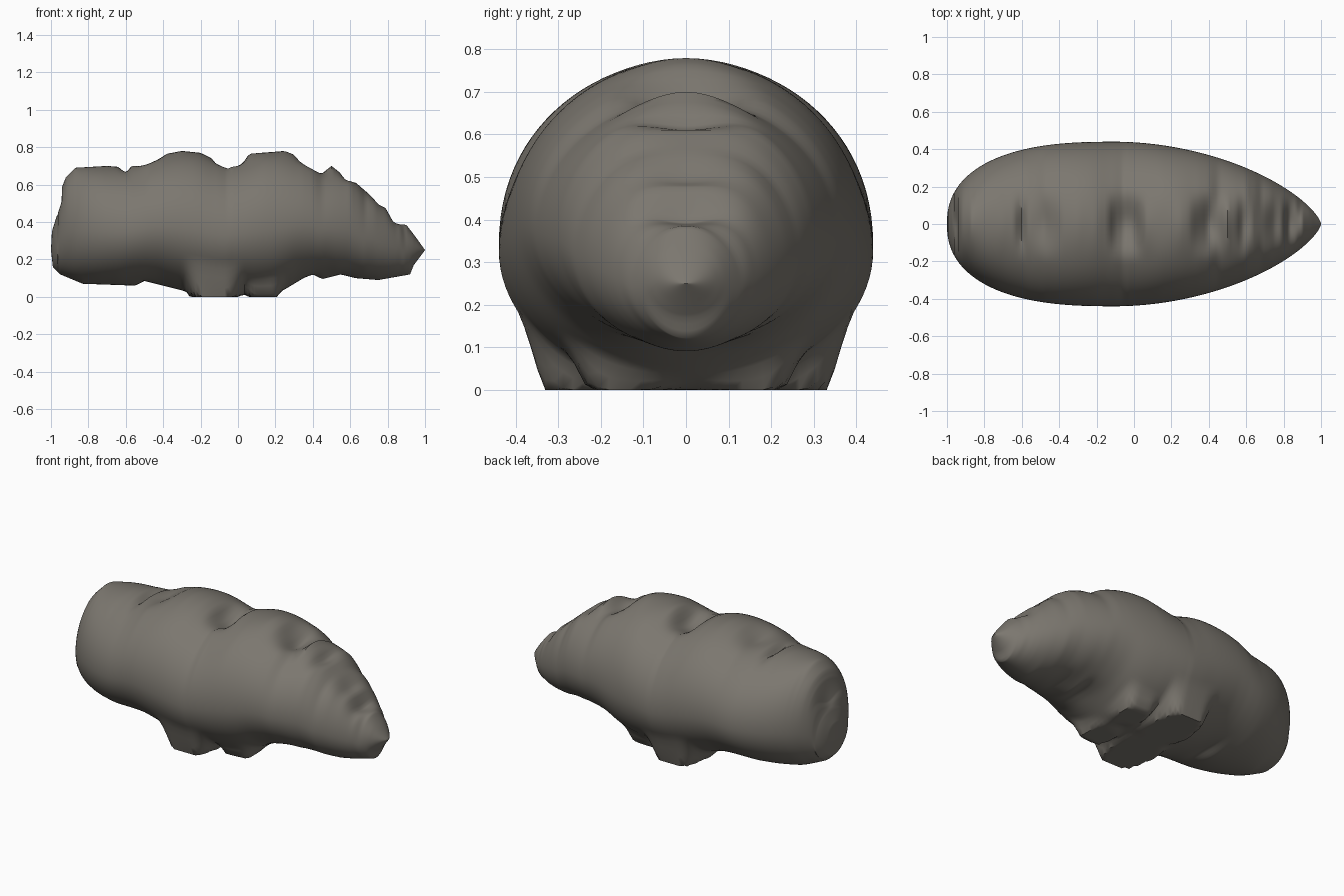
import bpy
import bmesh
import math

default = bpy.data.objects.get("Cube")
if default:
    bpy.data.objects.remove(default)

STATIONS = 180
AROUND = 96

# Silhouette along the length: (x, z) for the ridge and the belly
RIDGE = [(-1, .25), (-.995, .35), (-.97, .43), (-.945, .47), (-.94, .59), (-.92, .64),
         (-.87, .69), (-.7, .7), (-.64, .695), (-.6, .66), (-.57, .7), (-.48, .7),
         (-.38, .765), (-.3, .78), (-.2, .77), (-.14, .74), (-.1, .68), (-.05, .65),
         (0, .67), (.03, .72), (.06, .765), (.25, .78), (.3, .76), (.34, .71),
         (.4, .64), (.45, .66), (.5, .7), (.55, .66), (.58, .61), (.63, .61),
         (.7, .55), (.75, .49), (.79, .475), (.83, .39), (.9, .385), (.95, .32), (1, .25)]
BELLY = [(-1, .25), (-.99, .16), (-.95, .12), (-.83, .07), (-.55, .06), (-.5, .085),
         (-.4, .06), (-.3, .035), (-.2, 0), (-.05, 0), (.08, .015), (.18, 0), (.25, .04),
         (.35, .1), (.4, .12), (.45, .095), (.55, .12), (.63, .1), (.75, .09),
         (.92, .12), (.94, .17), (1, .25)]

# Feet: centre x, half length, half width across, depth
FEET = [(-.13, .13, .31, .16), (.14, .09, .2, .1)]


def smoothstep(low, high, value):
    t = min(1, max(0, (value - low) / (high - low)))
    return t * t * (3 - 2 * t)


def sample(profile, x):
    for (xa, za), (xb, zb) in zip(profile, profile[1:]):
        if x <= xb:
            return za + (zb - za) * max(0, x - xa) / (xb - xa)
    return profile[-1][1]


def nearby(profile, x):
    """Profile heights around x, in a window that closes at the ends."""
    reach = min(.1, (1 - abs(x)) * .6)
    return [sample(profile, x + reach * k / 6) for k in range(-6, 7)]


def mean(values):
    return sum(values) / len(values)


def half_width(x):
    if x < -.1:
        u = min(1, (-.1 - x) / .9)
        return .44 * (1 - u ** 2.6) ** .43
    u = min(1, (x + .1) / 1.1)
    return .44 * (1 - u ** 1.9) ** .7


def section(x):
    """One closed ring, with ridge bumps fading out towards the flanks."""
    top, bottom = sample(RIDGE, x), sample(BELLY, x)
    near_top = nearby(RIDGE, x)
    soft_top = (mean(near_top) + max(near_top)) / 2
    soft_bottom = mean(nearby(BELLY, x))
    middle = .45 * soft_top + .55 * soft_bottom
    ring = []
    for k in range(AROUND):
        angle = 2 * math.pi * k / AROUND
        y = half_width(x) * math.cos(angle)
        rise = math.sin(angle)
        fade = smoothstep(0, .2, abs(y))
        if rise >= 0:
            z = middle + (top + (soft_top - top) * fade - middle) * rise
        else:
            z = middle + (middle - bottom - (soft_bottom - bottom) * fade) * rise
            for cx, length, width, depth in FEET:
                along = 1 - smoothstep(.45 * length, 1.3 * length, abs(x - cx))
                across = 1 - smoothstep(width - .01, width + .09, abs(y))
                z -= depth * along * across * fade * smoothstep(0, .5, -rise)
        ring.append((x, y, max(0, z)))
    return ring


# Lofted body
bm = bmesh.new()
rings = []
for i in range(STATIONS + 1):
    x = -math.cos(math.pi * i / STATIONS)
    rings.append([bm.verts.new(p) for p in section(x)])
for a, b in zip(rings, rings[1:]):
    for k in range(AROUND):
        n = (k + 1) % AROUND
        bm.faces.new((a[k], a[n], b[n], b[k]))
bmesh.ops.remove_doubles(bm, verts=bm.verts, dist=.0002)
bmesh.ops.recalc_face_normals(bm, faces=bm.faces)
mesh = bpy.data.meshes.new("lumpy_body")
bm.to_mesh(mesh)
bm.free()
body = bpy.data.objects.new("lumpy_body", mesh)
bpy.context.collection.objects.link(body)

# Single warm grey colour
grey = bpy.data.materials.new("warm_grey")
grey.use_nodes = True
colour = (.2, .185, .16, 1)
grey.diffuse_color = colour
grey.node_tree.nodes["Principled BSDF"].inputs["Base Color"].default_value = colour
mesh.materials.append(grey)

bpy.context.view_layer.objects.active = body
body.select_set(True)
bpy.ops.object.shade_smooth_by_angle(angle=math.radians(50))
